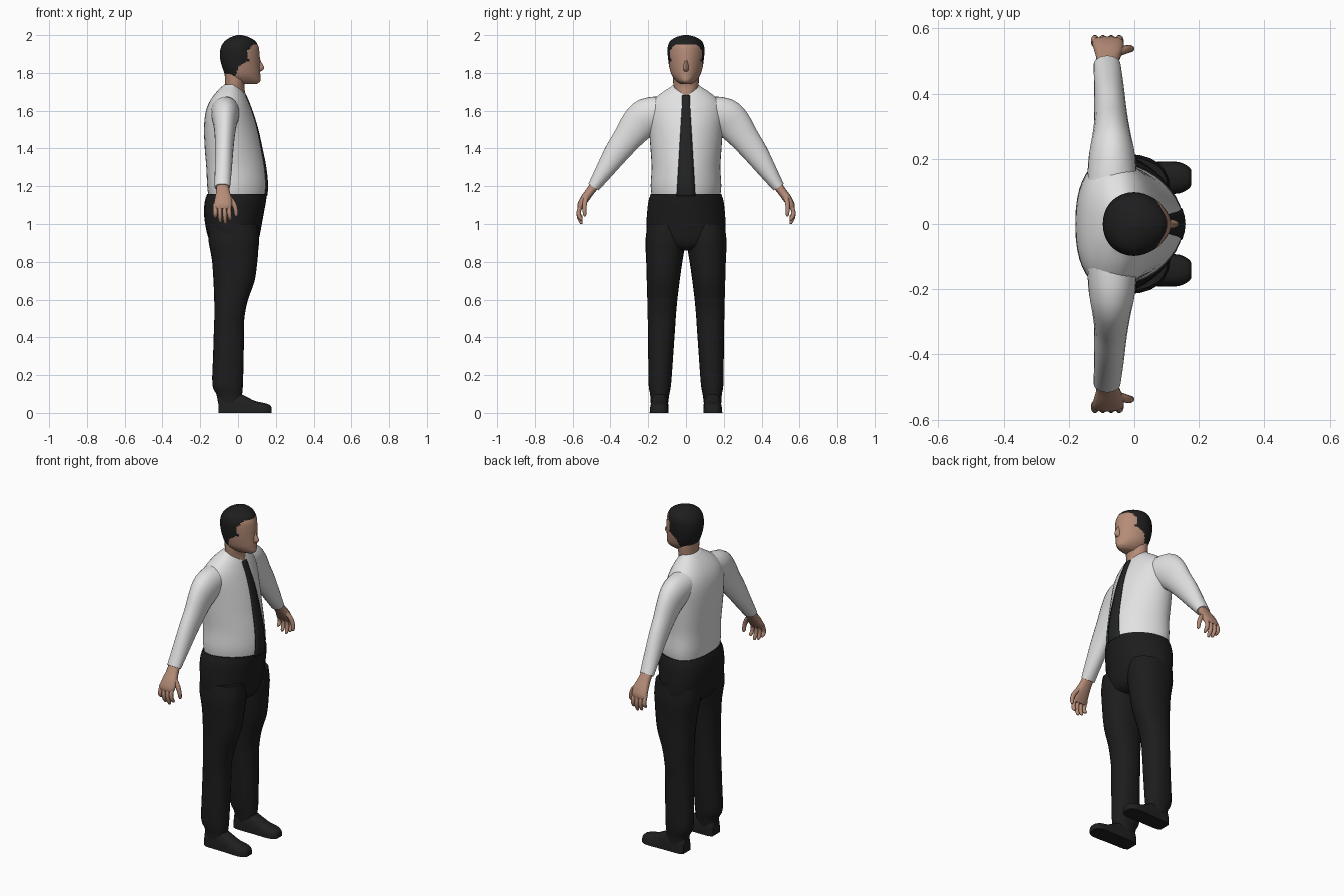
import bpy, bmesh, math
from mathutils import Vector


def material(name, r, g, b):
    m = bpy.data.materials.new(name)
    m.diffuse_color = (r, g, b, 1)
    return m


SKIN = material("skin", 0.46, 0.26, 0.185)
SHIRT = material("white shirt", 0.76, 0.76, 0.76)
BLACK = material("black trousers", 0.012, 0.012, 0.013)
HAIR = material("dark hair", 0.013, 0.013, 0.014)
TIE = material("black tie", 0.016, 0.017, 0.017)
SHOE = material("black shoe leather", 0.014, 0.014, 0.014)


def resample(rows, sub):
    """Smooth (Catmull-Rom) interpolation between section rows."""
    out = []
    for i in range(len(rows) - 1):
        p = [rows[max(i - 1, 0)], rows[i], rows[i + 1], rows[min(i + 2, len(rows) - 1)]]
        for k in range(sub):
            t = k / sub
            out.append([0.5 * (2 * b + (c - a) * t + (2 * a - 5 * b + 4 * c - d) * t * t
                               + (3 * b - a - 3 * c + d) * t ** 3) for a, b, c, d in zip(*p)])
    return out + [list(rows[-1])]


def finish(name, bm, mats, mirror):
    me = bpy.data.meshes.new(name)
    bm.to_mesh(me)
    bm.free()
    for m in mats:
        me.materials.append(m)
    for p in me.polygons:
        p.use_smooth = True
    me.set_sharp_from_angle(angle=math.radians(50))
    ob = bpy.data.objects.new(name, me)
    bpy.context.collection.objects.link(ob)
    if mirror:
        md = ob.modifiers.new("mirror", 'MIRROR')
        md.use_axis = (False, True, False)
        md.use_mirror_merge = False
    return ob


def loft(name, rows, mats, u=(1, 0, 0), seg=24, n=(2, 2), sub=3, mirror=False, rule=None):
    """Rows are (x, y, z, radius along +u, radius along -u, side radius)."""
    rows = resample(rows, sub)
    u = Vector(u)
    bm = bmesh.new()
    rings = []
    for i, r in enumerate(rows):
        t = Vector(rows[min(i + 1, len(rows) - 1)][:3]) - Vector(rows[max(i - 1, 0)][:3])
        v = t.cross(u).normalized()
        ring = []
        for k in range(seg):
            a = 2 * math.pi * k / seg
            c, s = math.cos(a), math.sin(a)
            e = 2 / (n[0] if c > 0 else n[1])
            ru = r[3] if c > 0 else -r[4]
            p = Vector(r[:3]) + u * abs(c) ** e * ru + v * math.copysign(abs(s) ** e, s) * max(r[5], 0.001)
            ring.append(bm.verts.new(p))
        rings.append(ring)
    for a, b in zip(rings, rings[1:]):
        for k in range(seg):
            q = (k + 1) % seg
            bm.faces.new((a[k], a[q], b[q], b[k]))
    bm.faces.new(rings[0])
    bm.faces.new(rings[-1])
    bmesh.ops.recalc_face_normals(bm, faces=bm.faces)
    if rule:
        for f in bm.faces:
            f.material_index = rule(f.calc_center_median())
    return finish(name, bm, mats, mirror)


def upright(rows):
    """(z, back x, front x, half width, x of widest point) to loft rows."""
    return [(cx, 0, z, xf - cx, cx - xb, hw) for z, xb, xf, hw, cx in rows]


# Shirt body: rounded back, ridged belly
FRONT_N = 1.8
shirt = upright([
    (1.13, -.155, .148, .178, -.05), (1.20, -.163, .155, .187, -.05), (1.30, -.168, .146, .182, -.05),
    (1.40, -.176, .126, .188, -.055), (1.50, -.180, .104, .195, -.06), (1.58, -.174, .080, .200, -.06),
    (1.64, -.155, .058, .185, -.055), (1.69, -.122, .036, .135, -.045), (1.725, -.088, .014, .082, -.035),
    (1.738, -.072, .0, .066, -.03)])
loft("shirt_body", shirt, [SHIRT], seg=40, n=(FRONT_N, 2.4))

# Tie: thin plate following the front of the shirt
bm = bmesh.new()
grid = []
for cx, _, z, rf, _, rv in resample(shirt, 6):
    if 1.14 < z < 1.685:
        w = 0.05 - 0.028 * (z - 1.15) / 0.47 if z < 1.62 else 0.022 - 0.1 * max(0, z - 1.66)
        grid.append([bm.verts.new((cx + rf * (1 - abs(y / rv) ** FRONT_N) ** (1 / FRONT_N) + 0.004, y, z))
                     for y in (-w, -w / 2, 0, w / 2, w)])
for a, b in zip(grid, grid[1:]):
    for k in range(4):
        bm.faces.new((a[k], a[k + 1], b[k + 1], b[k]))
tie = finish("tie", bm, [TIE], False)
sol = tie.modifiers.new("thickness", 'SOLIDIFY')
sol.thickness = 0.006

# Trousers: hips, then one leg mirrored
loft("trouser_hips", upright([
    (1.16, -.163, .153, .186, -.05), (1.12, -.176, .148, .199, -.05), (1.06, -.180, .137, .206, -.05),
    (1.0, -.174, .126, .209, -.045), (.93, -.158, .112, .205, -.04), (.88, -.13, .09, .17, -.03),
    (.86, -.09, .05, .10, -.02)]), [BLACK], seg=40, n=(1.95, 2.4))

leg = [(1.0, -.155, .105, .02, .205), (.92, -.157, .112, .006, .214), (.86, -.147, .107, .010, .214),
       (.80, -.137, .102, .020, .211), (.70, -.130, .088, .034, .208), (.60, -.126, .053, .046, .205),
       (.52, -.125, .036, .053, .204), (.46, -.127, .032, .057, .201), (.30, -.132, .030, .068, .200),
       (.15, -.136, .026, .079, .198), (.10, -.115, .022, .088, .190), (.05, -.105, .015, .095, .187)]
loft("trouser_leg", [((a + b) / 2, (c + d) / 2, z, (b - a) / 2, (b - a) / 2, (d - c) / 2)
                     for z, a, b, c, d in leg], [BLACK], n=(2.2, 2.2), mirror=True)

# Shoes: flat-soled loft running from heel to toe
loft("shoe", [(-.104, .14, 0, .09, 0, .034), (-.08, .14, 0, .11, 0, .046), (-.01, .14, 0, .11, 0, .048),
              (.04, .141, 0, .088, 0, .048), (.09, .142, 0, .063, 0, .050), (.14, .142, 0, .052, 0, .048),
              (.168, .142, 0, .042, 0, .034), (.177, .142, 0, .03, 0, .022)],
     [SHOE], u=(0, 0, 1), n=(2.8, 2), mirror=True)

# Sleeves
loft("sleeve", [(-.065, .10, 1.605, .075, .08, .075), (-.066, .20, 1.572, .07, .074, .098),
                (-.068, .255, 1.525, .06, .062, .093), (-.07, .31, 1.455, .052, .053, .077),
                (-.073, .37, 1.375, .047, .049, .065), (-.077, .43, 1.285, .044, .046, .049),
                (-.082, .49, 1.195, .040, .042, .032)], [SHIRT], mirror=True)

# Hands: palm, four fingers and thumb
loft("palm", [(-.082, .478, 1.213, .032, .034, .025), (-.080, .508, 1.172, .036, .036, .023),
              (-.078, .535, 1.135, .045, .045, .023), (-.080, .556, 1.10, .048, .049, .019),
              (-.082, .562, 1.08, .044, .045, .012)], [SKIN], n=(2.4, 2.4), seg=16, mirror=True)
for i, (x0, x1, tip) in enumerate([(-.120, -.120, 1.03), (-.096, -.094, 1.008),
                                   (-.071, -.067, 1.0), (-.047, -.042, 1.018)]):
    r = 0.0115
    loft(f"finger_{i + 1}", [(x0, .553, 1.105, r, r, r), (x0, .567, 1.07, r, r, r),
                             ((x0 + x1) / 2, .566, (1.07 + tip) / 2, r, r, r),
                             (x1, .555, tip + .008, .009, .009, .009),
                             (x1, .552, tip, .004, .004, .004)], [SKIN], seg=10, mirror=True)
loft("thumb", [(-.055, .525, 1.15, .016, .016, .014), (-.028, .535, 1.115, .016, .016, .013),
               (-.013, .538, 1.08, .012, .012, .011), (-.010, .536, 1.05, .010, .010, .009),
               (-.010, .535, 1.04, .004, .004, .004)], [SKIN], seg=10, mirror=True)

# Neck
loft("neck", upright([(1.67, -.07, .046, .03, -.02), (1.70, -.072, .037, .058, -.02),
                      (1.74, -.068, .035, .067, -.02), (1.81, -.072, .06, .070, -.02)]), [SKIN])

# Head, with the hair coloured by a hairline running from brow to nape
HAIRLINE = [(1.765, -.06), (1.785, -.012), (1.838, .005), (1.862, .056), (1.92, .052), (1.952, .085), (1.962, .2)]


def is_hair(c):
    if c.z < HAIRLINE[0][0]:
        return 0
    for (z0, x0), (z1, x1) in zip(HAIRLINE, HAIRLINE[1:]):
        if c.z < z1:
            return int(c.x < x0 + (x1 - x0) * (c.z - z0) / (z1 - z0))
    return 1


loft("head_and_hair", upright([
    (1.742, -.01, .10, .030, .02), (1.757, -.045, .118, .052, .01), (1.785, -.066, .118, .074, .005),
    (1.82, -.080, .117, .086, .0), (1.86, -.092, .116, .093, .0), (1.90, -.096, .114, .097, .0),
    (1.94, -.089, .108, .096, .0), (1.97, -.068, .090, .082, .0), (1.99, -.036, .056, .050, .005),
    (2.0, -.005, .02, .012, .008)]), [SKIN, HAIR], seg=64, n=(1.8, 2.1), sub=6, rule=is_hair)

# Nose
loft("nose", upright([(1.89, .09, .112, .008, .1), (1.86, .09, .122, .011, .1),
                      (1.828, .09, .139, .016, .1), (1.812, .09, .128, .014, .1),
                      (1.805, .09, .112, .008, .1)]), [SKIN], seg=12)
